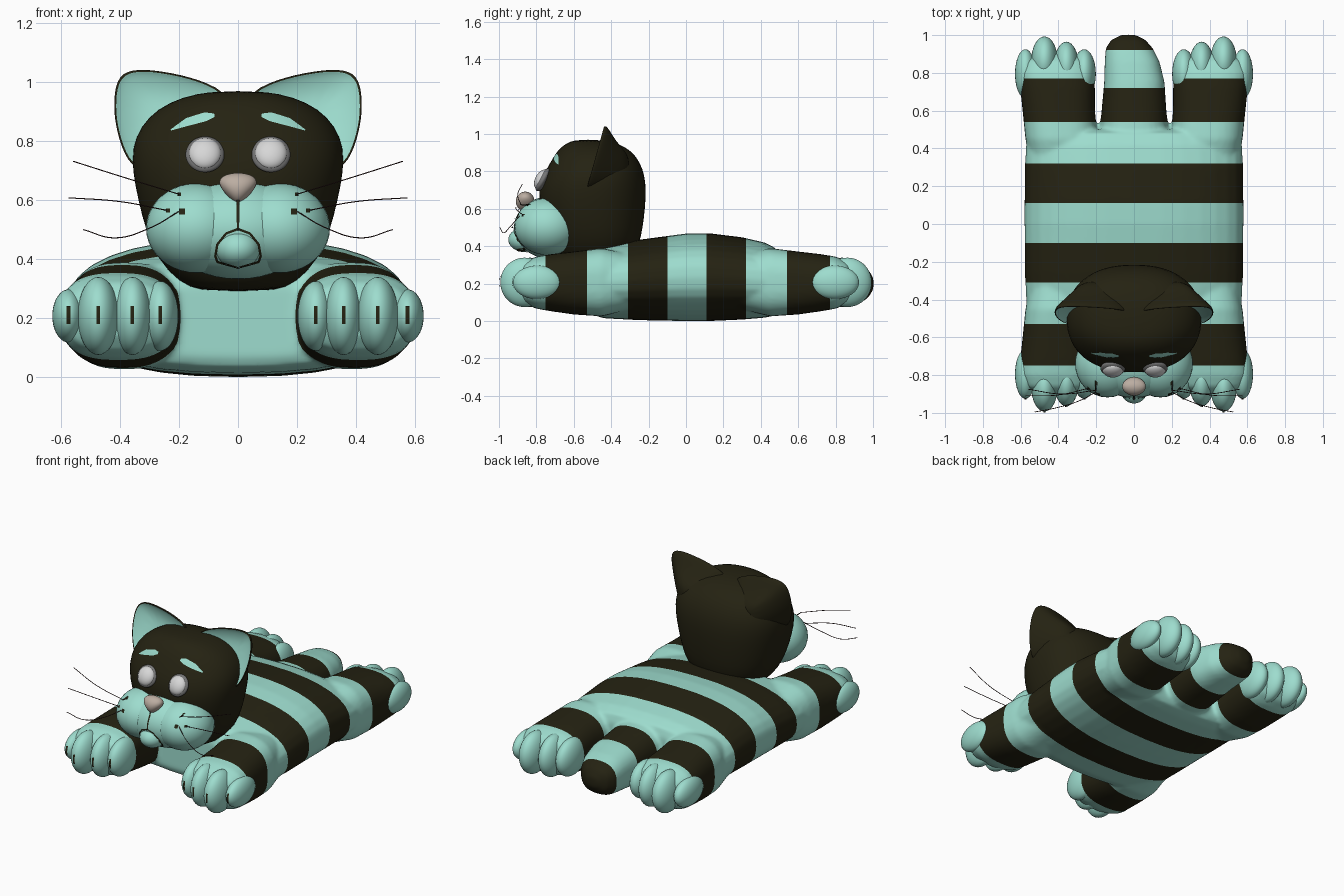
import bpy, bmesh, math
from mathutils import Vector, Matrix

cube = bpy.data.objects.get("Cube")
if cube:
    bpy.data.objects.remove(cube, do_unlink=True)


def material(name, rgb):
    m = bpy.data.materials.new(name)
    m.use_nodes = True
    m.diffuse_color = (*rgb, 1)
    bsdf = next(n for n in m.node_tree.nodes if n.type == 'BSDF_PRINCIPLED')
    bsdf.inputs["Base Color"].default_value = (*rgb, 1)
    return m


TEAL = material("pale teal", (0.34, 0.72, 0.62))
DARK = material("dark olive", (0.018, 0.016, 0.006))
NOSE = material("taupe", (0.50, 0.42, 0.36))
EYE = material("light grey", (0.68, 0.68, 0.68))
RIM = material("mid grey", (0.18, 0.18, 0.18))
HAIR = material("whisker brown", (0.04, 0.015, 0.015))


def finish(name, bm, mats, subsurf=0):
    """Turn a bmesh into a smooth shaded object."""
    bmesh.ops.recalc_face_normals(bm, faces=bm.faces)
    me = bpy.data.meshes.new(name)
    bm.to_mesh(me)
    bm.free()
    me.shade_smooth()
    for m in mats:
        me.materials.append(m)
    ob = bpy.data.objects.new(name, me)
    bpy.context.collection.objects.link(ob)
    if subsurf:
        mod = ob.modifiers.new("Subdivision", 'SUBSURF')
        mod.levels = mod.render_levels = subsurf
    return ob


def skin(bm, loops):
    """Bridge equal-length point loops and cap both ends."""
    rows = [[bm.verts.new(p) for p in loop] for loop in loops]
    faces, n = [], len(rows[0])
    for a, b in zip(rows, rows[1:]):
        faces.append([bm.faces.new((a[i], a[(i + 1) % n], b[(i + 1) % n], b[i])) for i in range(n)])
    bm.faces.new(rows[0])
    faces.append([bm.faces.new(rows[-1])])
    return faces


def ring(center, u, v, power, n=32):
    """Superellipse loop around a center with half axes u and v."""
    def sp(t):
        return math.copysign(abs(t) ** (2 / power), t)
    angles = [math.tau * i / n for i in range(n)]
    return [Vector(center) + Vector(u) * sp(math.cos(a)) + Vector(v) * sp(math.sin(a)) for a in angles]


def loft_y(bm, rows, power, side=1, end=1):
    """Loft along y; rows hold y, center x, half width, bottom, top."""
    skin(bm, [ring((side * cx, end * y, (lo + hi) / 2), (w, 0, 0), (0, 0, (hi - lo) / 2), power)
              for y, cx, w, lo, hi in rows])


def ellipsoid(name, center, radii, mat, tilt=0, taper=0):
    bm = bmesh.new()
    bmesh.ops.create_uvsphere(bm, u_segments=32, v_segments=20, radius=1)
    for v in bm.verts:
        v.co.x *= 1 + taper * v.co.z
    turn = Matrix.Rotation(tilt, 4, 'X')
    bm.transform(Matrix.Translation(center) @ turn @ Matrix.Diagonal((*radii, 1)))
    return finish(name, bm, [mat])


SIDES = ((1, "left"), (-1, "right"))

# Body: torso, four legs and tail fused, then striped
bm = bmesh.new()
loft_y(bm, [(-.52, 0, .44, .07, .31), (-.505, 0, .52, .035, .36), (-.44, 0, .57, .015, .40),
            (-.25, 0, .578, .005, .435), (0, 0, .58, 0, .468), (.12, 0, .58, 0, .47),
            (.3, 0, .578, .008, .448), (.42, 0, .572, .018, .42), (.48, 0, .53, .03, .39),
            (.5, 0, .45, .06, .34)], 2.4)
for s, _ in SIDES:
    for e in (1, -1):
        loft_y(bm, [(.3, .37, .17, .06, .36), (.45, .385, .19, .025, .39), (.6, .398, .192, .035, .372),
                    (.72, .405, .198, .052, .358), (.8, .41, .2, .066, .345),
                    (.86, .41, .175, .09, .32), (.9, .41, .1, .14, .27)], 2.6, s, e)
loft_y(bm, [(.35, 0, .16, .06, .36), (.5, 0, .178, .035, .375), (.62, 0, .17, .05, .36),
            (.75, .002, .16, .065, .345), (.86, -.01, .145, .08, .325), (.93, -.025, .125, .095, .305),
            (.975, -.03, .09, .125, .275), (1.002, -.03, .035, .17, .23)], 2.5)
cage = finish("body_cage", bm, [])
rm = cage.modifiers.new("Fuse", 'REMESH')
rm.mode, rm.voxel_size = 'VOXEL', 0.012
sm = cage.modifiers.new("Soften", 'SMOOTH')
sm.factor, sm.iterations = 0.5, 6
fused = bpy.data.meshes.new_from_object(cage.evaluated_get(bpy.context.evaluated_depsgraph_get()))
bpy.data.objects.remove(cage, do_unlink=True)
bm = bmesh.new()
bm.from_mesh(fused)
bpy.data.meshes.remove(fused)
STRIPES = (-.75, -.53, -.31, -.10, .11, .32, .54, .77)
TAIL = (.72, .92)
for y in STRIPES + TAIL:
    bmesh.ops.bisect_plane(bm, geom=bm.verts[:] + bm.edges[:] + bm.faces[:],
                           plane_co=(0, y, 0), plane_no=(0, 1, 0), dist=1e-5)
for f in bm.faces:
    c = f.calc_center_median()
    if abs(c.x) < .188 and c.y > STRIPES[6]:
        f.material_index = int(c.y < TAIL[0] or c.y > TAIL[1])
    else:
        f.material_index = sum(c.y > y for y in STRIPES) % 2
finish("striped_body", bm, [TEAL, DARK])

# Toes: x, tip, half width, half height
TOES = ((.264, .925, .062, .118), (.358, .965, .066, .132), (.474, .993, .07, .132), (.575, .925, .055, .09))
for s, side in SIDES:
    for e, end in ((-1, "front"), (1, "back")):
        for i, (x, tip, w, h) in enumerate(TOES):
            ellipsoid(f"{end}_{side}_toe_{i + 1}", (s * x, e * (tip - .13), .207), (w, .13, h), TEAL)

# Head: z, half width, front y, back y
HEAD = ((.29, .13, -.62, -.37), (.32, .2, -.67, -.31), (.4, .275, -.72, -.25), (.5, .315, -.76, -.23),
        (.6, .34, -.785, -.218), (.7, .36, -.79, -.212), (.78, .36, -.765, -.22), (.85, .332, -.725, -.245),
        (.91, .275, -.69, -.29), (.95, .19, -.645, -.36), (.97, .09, -.59, -.46))
bm = bmesh.new()
skin(bm, [ring((0, (f + b) / 2, z), (w, 0, 0), (0, (b - f) / 2, 0), 2.3) for z, w, f, b in HEAD])
finish("head", bm, [DARK], 1)

# Muzzle, chin and nose
ellipsoid("muzzle", (0, -.72, .5), (.25, .2, .168), TEAL)
for s, side in SIDES:
    ellipsoid(f"{side}_cheek", (s * .14, -.74, .505), (.172, .178, .152), TEAL)
ellipsoid("chin", (0, -.865, .435), (.076, .085, .065), TEAL)
ellipsoid("nose", (0, -.86, .64), (.056, .05, .052), NOSE, 0, .55)

# Ears: cupped front inside a thin rim, back tapering into the head
EAR = ((0, .955), (.14, 1.015), (.25, 1.038), (.34, 1.048), (.41, 1.03), (.425, .94),
       (.418, .85), (.388, .75), (.34, .69), (.2, .7), (.05, .8))


def ear_loop(scale, cx, cz, shift, flat=None):
    pts = [(cx + (x - cx) * scale, cz + (z - cz) * scale) for x, z in EAR]
    return [Vector((x, -.52 + (z - .75) * .28 + shift if flat is None else flat, z)) for x, z in pts]


for s, side in SIDES:
    bm = bmesh.new()
    bands = skin(bm, [ear_loop(.35, .18, .8, 0, -.3), ear_loop(.65, .2, .8, 0, -.375),
                      ear_loop(.98, .24, .87, .02), ear_loop(1, .24, .87, 0),
                      ear_loop(.955, .24, .87, 0), ear_loop(.9, .24, .87, .012),
                      ear_loop(.45, .24, .87, .05)])
    for f in sum(bands[4:], []):
        f.material_index = 1
    bm.transform(Matrix.Diagonal((s, 1, 1, 1)))
    finish(f"{side}_ear", bm, [DARK, TEAL], 2)

# Eyes with rims
for s, side in SIDES:
    ellipsoid(f"{side}_eye_rim", (s * .112, -.765, .755), (.066, .026, .068), RIM, -.5)
    ellipsoid(f"{side}_eye", (s * .112, -.772, .757), (.055, .034, .058), EYE, -.5)

# Whiskers
WHISKERS = (((.2, -.88, .62), (.38, -.9, .675), (.56, -.875, .732)),
            ((.24, -.87, .565), (.4, -.905, .595), (.575, -.91, .608)),
            ((.2, -.89, .562), (.3, -.94, .505), (.42, -.975, .472), (.525, -.995, .5)))
for s, side in SIDES:
    for i, path in enumerate(WHISKERS):
        cu = bpy.data.curves.new(f"{side}_whisker_{i + 1}", 'CURVE')
        cu.dimensions, cu.bevel_depth, cu.bevel_resolution = '3D', .002, 1
        sp = cu.splines.new('BEZIER')
        sp.bezier_points.add(len(path) - 1)
        for bp, (x, y, z) in zip(sp.bezier_points, path):
            bp.co = (s * x, y, z)
            bp.handle_left_type = bp.handle_right_type = 'AUTO'
        cu.materials.append(HAIR)
        bpy.context.collection.objects.link(bpy.data.objects.new(cu.name, cu))

# Painted details: thin strips laid onto the surface from the front
bpy.context.view_layer.update()
DEPS = bpy.context.evaluated_depsgraph_get()


def strip(name, path, mat, s=1, steps=6):
    """Path holds x, z and half width."""
    pts = [Vector(a).lerp(Vector(b), k / steps) for a, b in zip(path, path[1:]) for k in range(steps)]
    pts.append(Vector(path[-1]))
    hits = []
    for i, p in enumerate(pts):
        d = pts[min(i + 1, len(pts) - 1)] - pts[max(i - 1, 0)]
        side = Vector((-d.y, 0, d.x)).normalized()
        row = []
        for t in (-1, -.5, 0, .5, 1):
            q = Vector((p.x, -2, p.y)) + side * p.z * t
            q.x *= s
            ok, loc, *_ = bpy.context.scene.ray_cast(DEPS, q, Vector((0, 1, 0)))
            row.append(loc + Vector((0, -.005, 0)) if ok else q + Vector((0, 1.2, 0)))
        hits.append(row)
    bm = bmesh.new()
    rows = [[bm.verts.new(p) for p in row] for row in hits]
    for a, b in zip(rows, rows[1:]):
        for j in range(4):
            bm.faces.new((a[j], a[j + 1], b[j + 1], b[j]))
    finish(name, bm, [mat])


strip("lip_line", ((0, .6, .005), (0, .5, .004)), DARK)
for s, side in SIDES:
    strip(f"{side}_brow", ((.228, .838, .002), (.17, .866, .014), (.11, .883, .015), (.08, .888, .006)), TEAL, s)
    strip(f"{side}_mouth_line", ((0, .502, .004), (.04, .487, .004), (.07, .45, .004),
                                 (.077, .41, .004), (.07, .39, .004), (0, .37, .003)), DARK, s)
    for i, (x, z, r) in enumerate(((.19, .562, .01), (.238, .565, .007), (.2, .62, .006))):
        strip(f"{side}_whisker_spot_{i + 1}", ((x - r, z, r), (x + r, z, r)), DARK, s)
    for i, (x, *_) in enumerate(TOES):
        strip(f"{side}_claw_{i + 1}", ((x, .18, .006), (x, .24, .006)), DARK, s)
